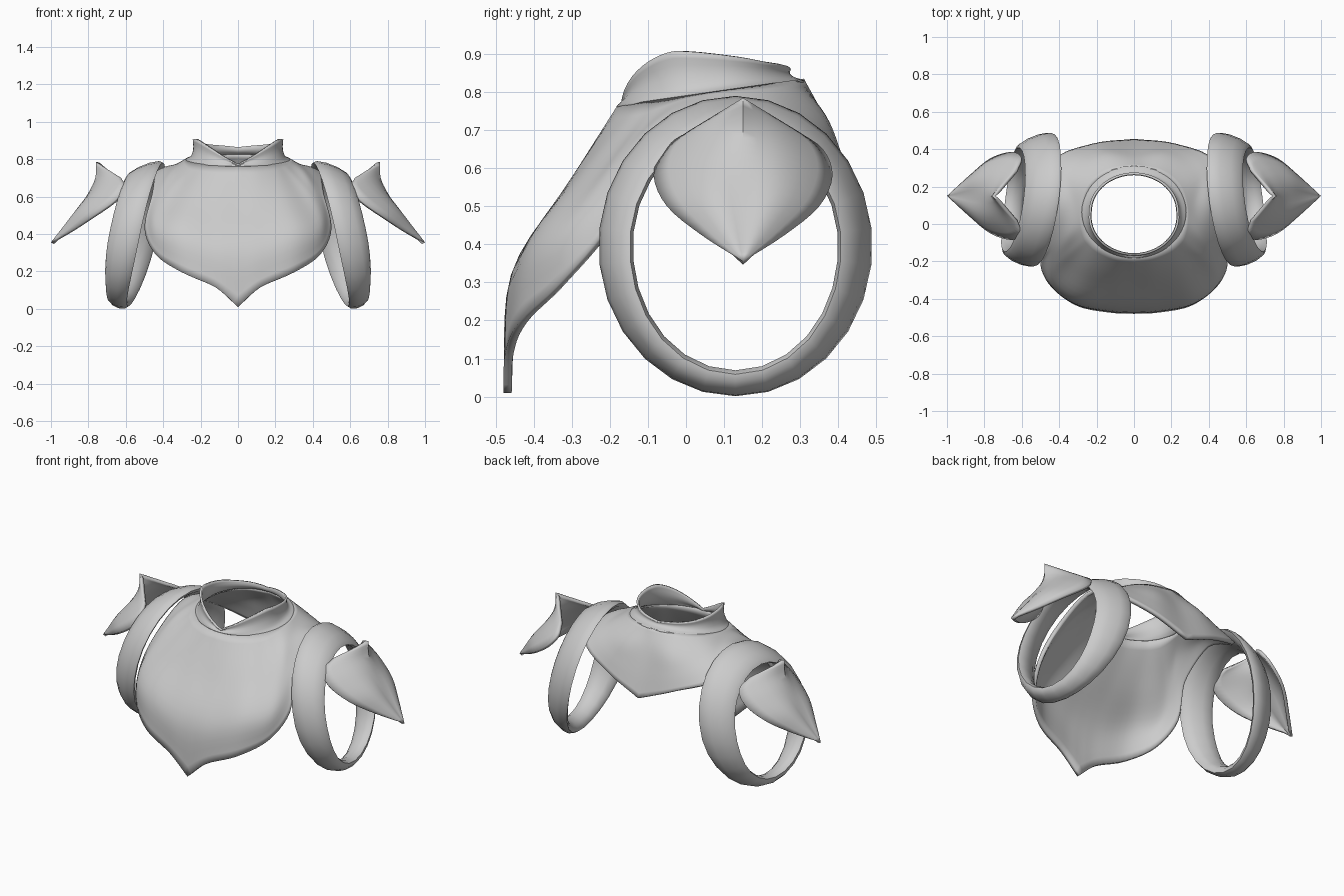
import bpy, bmesh, math
from mathutils import Vector

if "Cube" in bpy.data.objects:
    bpy.data.objects.remove(bpy.data.objects["Cube"])

steel = bpy.data.materials.new("plain_grey")
steel.use_nodes = True
GREY = (0.6, 0.6, 0.6, 1)
steel.diffuse_color = GREY
steel.node_tree.nodes["Principled BSDF"].inputs["Base Color"].default_value = GREY


def spline(points, steps):
    """Smooth curve through the points, with steps samples per span."""
    p = [Vector(q) for q in points]
    p = [2 * p[0] - p[1]] + p + [2 * p[-1] - p[-2]]
    out = []
    for i in range(1, len(p) - 2):
        a, b, c, d = p[i - 1:i + 3]
        for s in range(steps):
            t = s / steps
            out.append(b + 0.5 * t * (c - a + t * (2 * a - 5 * b + 4 * c - d
                                                   + t * (3 * (b - c) + d - a))))
    return out + [p[-2]]


def sheet(name, rows, thickness=0, closed=False, angle=50):
    """Skin a grid of points, mirror it across x and give it thickness."""
    bm = bmesh.new()
    grid = [[bm.verts.new(p) for p in row] for row in rows]
    n, m = len(grid), len(grid[0])
    for i in range(n if closed else n - 1):
        for j in range(m if closed else m - 1):
            k, l = (i + 1) % n, (j + 1) % m
            bm.faces.new((grid[i][j], grid[i][l], grid[k][l], grid[k][j]))
    bmesh.ops.remove_doubles(bm, verts=bm.verts, dist=0.0005)
    if closed:
        bmesh.ops.recalc_face_normals(bm, faces=bm.faces)
    mesh = bpy.data.meshes.new(name)
    bm.to_mesh(mesh)
    bm.free()
    mesh.materials.append(steel)
    ob = bpy.data.objects.new(name, mesh)
    bpy.context.collection.objects.link(ob)
    bpy.ops.object.select_all(action="DESELECT")
    ob.select_set(True)
    bpy.context.view_layer.objects.active = ob
    bpy.ops.object.shade_smooth_by_angle(angle=math.radians(angle))
    mirror = ob.modifiers.new("mirror", "MIRROR")
    mirror.merge_threshold = 0.002
    if thickness:
        solid = ob.modifiers.new("thickness", "SOLIDIFY")
        solid.thickness = thickness
        solid.offset = -1
    return ob


def neck(degrees, scale=1, lift=0):
    """Point on the tilted neck ring; zero degrees is the front."""
    a = math.radians(degrees)
    y = 0.065 - 0.245 * math.cos(a)
    return (0.28 * scale * math.sin(a),
            0.065 + (y - 0.065) * scale, 0.791 + 0.143 * y + lift)


# Breast and back plate: spokes running from the neck ring to the outer rim
spokes = [
    (0, (0, -.31, .56), (0, -.46, .32), (0, -.48, .01)),
    (20, (.12, -.31, .56), (.13, -.45, .34), (.12, -.475, .115)),
    (40, (.25, -.28, .58), (.31, -.41, .40), (.30, -.44, .195)),
    (52, (.34, -.22, .60), (.43, -.32, .44), (.44, -.34, .29)),
    (62, (.37, -.16, .65), (.45, -.21, .54), (.50, -.22, .43)),
    (78, (.35, -.05, .74), (.41, -.08, .68), (.46, -.12, .61)),
    (98, (.33, .10, .775), (.39, .11, .76), (.44, .12, .735)),
    (125, (.32, .25, .76), (.37, .30, .71), (.43, .34, .65)),
    (150, (.17, .36, .74), (.20, .40, .65), (.22, .43, .56)),
    (180, (0, .36, .74), (0, .41, .61), (0, .455, .47)),
]
lines = [spline([neck(s[0])] + list(s[1:]), 5) for s in spokes]
columns = [spline(c, 5) for c in zip(*lines)]
sheet("breast_and_back_plate", list(zip(*columns)), 0.022)

# Standing collar: open at the front, tallest beside the throat
heights = spline([(0, .003, 0), (33, .085, 0), (57, .12, 0), (75, .115, 0),
                  (110, .08, 0), (139, .05, 0), (180, .025, 0)], 5)
collar = []
for h in heights:
    s = 0.85 + 0.1 * max(0, math.cos(math.radians(h.x)))
    collar.append(spline([neck(h.x, s + .01, h.y), neck(h.x, s, h.y * .55),
                          neck(h.x, s + .05, h.y * .15), neck(h.x, 1.01, -.004)], 3))
sheet("collar", collar, 0.012)

# Arm rings: tilted bands, narrower at the bottom
band = []
for i in range(26):
    a = math.tau * i / 26
    low = max(0, -math.cos(a)) ** 2
    width, tilt = 0.095 - 0.035 * low, 0.4
    section = []
    for j in range(10):
        t = math.tau * j / 10
        u, v = width * math.cos(t), 0.028 * math.sin(t)
        along = u * math.cos(tilt) + v * math.sin(tilt)
        out = v * math.cos(tilt) - u * math.sin(tilt) - 0.045 + 0.01 * low
        y = (0.36 + out) * math.sin(a)
        z = 0.395 + (0.395 + out) * math.cos(a)
        section.append((0.645 - 0.2 * z - 0.13 * y + along, y + 0.13, z))
    band.append(section)
sheet("arm_rings", band, closed=True)

# Shoulder leaves: creased ridge, swept-back wings and a pointed tip
ridge = spline([(.76, 0, .785), (.763, 0, .70), (.80, 0, .62),
                (.86, 0, .53), (.92, 0, .45), (1, 0, .355)], 4)
edge = spline([(.625, .14, .70), (.605, .21, .65), (.66, .235, .58),
               (.77, .20, .50), (.88, .11, .425), (1, 0, .355)], 4)
leaf = []
for i in range(-6, 7):
    t = abs(i) / 6
    row = []
    for k, (r, e) in enumerate(zip(ridge, edge)):
        p = r.lerp(e, t)
        f = k / (len(ridge) - 1)
        bulge = math.sin(math.pi * t) * math.sin(math.pi * f) * 0.035
        row.append((p.x + bulge, 0.15 + math.copysign(p.y, i), p.z + bulge * 0.6))
    leaf.append(row)
sheet("shoulder_leaves", leaf, 0.018, angle=35)
